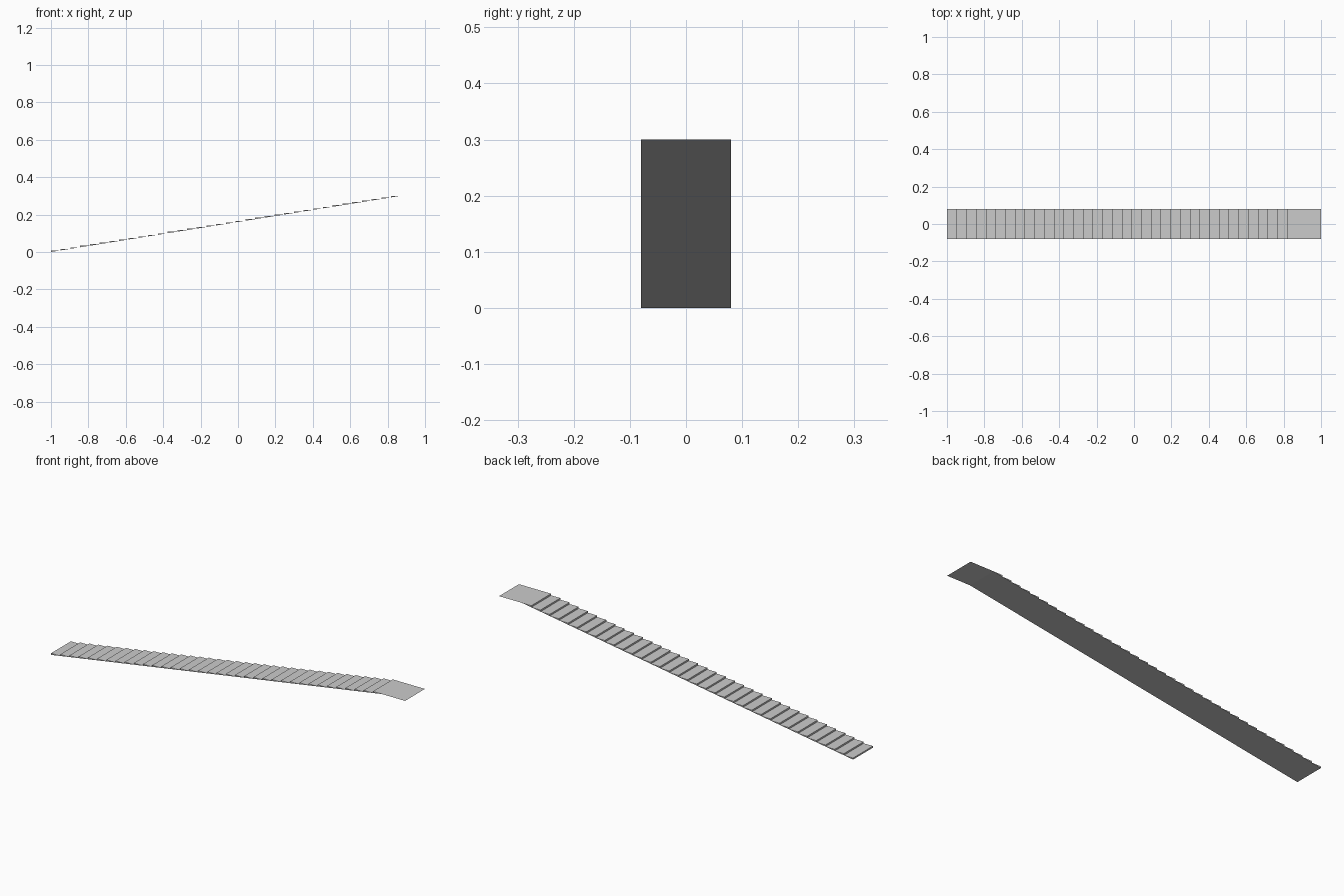
import bpy, bmesh

if "Cube" in bpy.data.objects:
    bpy.data.objects.remove(bpy.data.objects["Cube"])

STEPS = 36
X0, X1, XEND = -1.0, 0.87, 1.0
HALF_W, TOP = 0.08, 0.30
RUN, RISE = (X1 - X0) / STEPS, TOP / STEPS


def make_object(name, bm):
    mesh = bpy.data.meshes.new(name)
    bm.to_mesh(mesh)
    bm.free()
    obj = bpy.data.objects.new(name, mesh)
    bpy.context.collection.objects.link(obj)
    return obj


def wedge(bm, x, z):
    """Triangular step: vertical riser, flat tread, sloping underside."""
    profile = [(x, z), (x + RUN, z + RISE), (x, z + RISE)]
    near = [bm.verts.new((px, -HALF_W, pz)) for px, pz in profile]
    far = [bm.verts.new((px, HALF_W, pz)) for px, pz in profile]
    bm.faces.new(near)
    bm.faces.new(far[::-1])
    for i in range(3):
        j = (i + 1) % 3
        bm.faces.new((near[j], near[i], far[i], far[j]))


# Flight of steps with a flush sloping underside
bm = bmesh.new()
for i in range(STEPS):
    wedge(bm, X0 + i * RUN, i * RISE)
bmesh.ops.remove_doubles(bm, verts=bm.verts, dist=1e-5)
make_object("stair_flight", bm)

# Thin landing at the top
bm = bmesh.new()
corners = [(X1, -HALF_W), (XEND, -HALF_W), (XEND, HALF_W), (X1, HALF_W)]
bm.faces.new([bm.verts.new((x, y, TOP)) for x, y in corners])
make_object("top_landing", bm)
